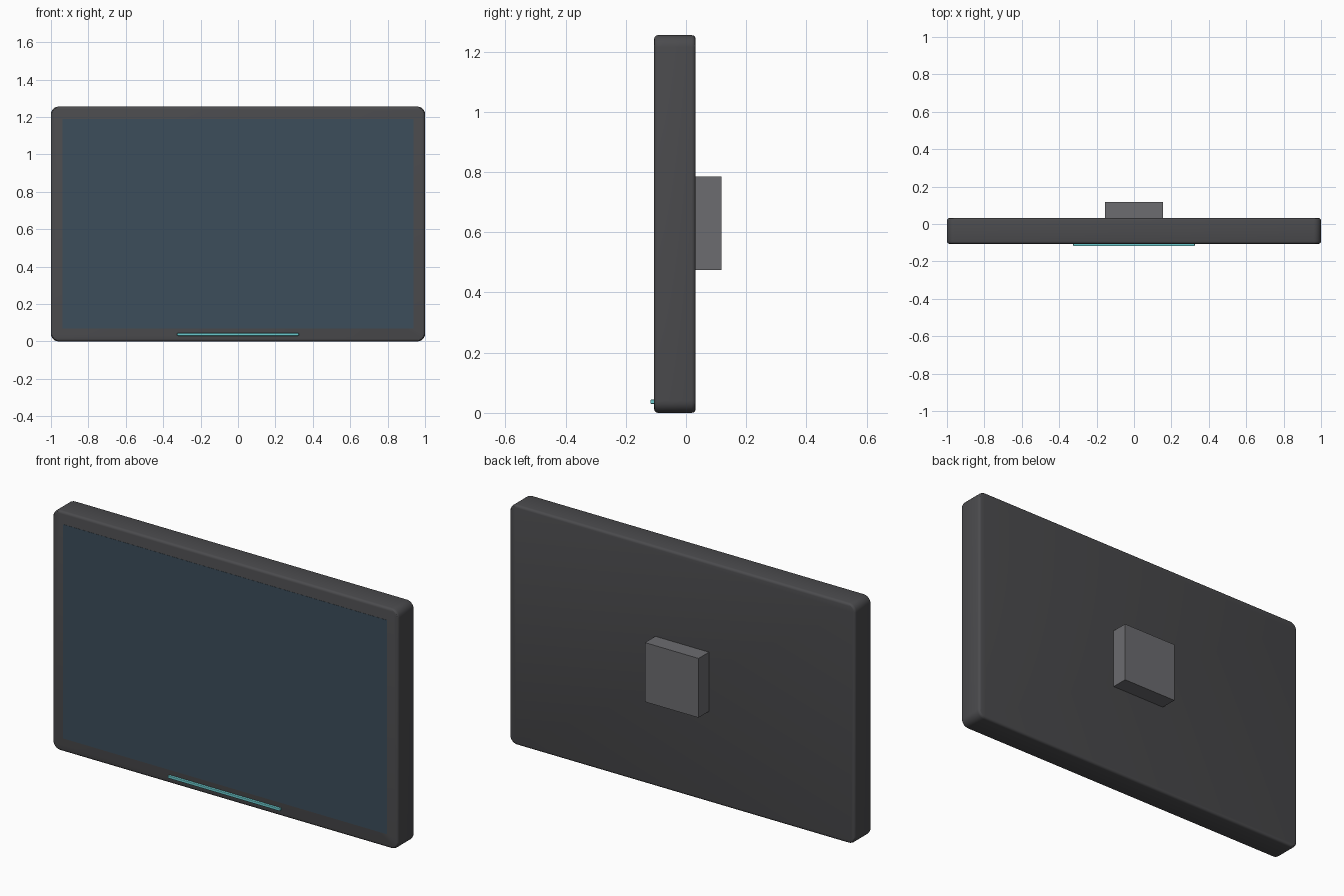
import bpy, bmesh
from math import sin, cos, pi

if "Cube" in bpy.data.objects:
    bpy.data.objects.remove(bpy.data.objects["Cube"])


def material(name, color):
    m = bpy.data.materials.new(name)
    m.diffuse_color = (*color, 1)
    m.use_nodes = True
    m.node_tree.nodes["Principled BSDF"].inputs["Base Color"].default_value = m.diffuse_color
    return m


def finish(name, bm, mat):
    me = bpy.data.meshes.new(name)
    bmesh.ops.recalc_face_normals(bm, faces=bm.faces)
    bm.to_mesh(me)
    bm.free()
    ob = bpy.data.objects.new(name, me)
    bpy.context.collection.objects.link(ob)
    ob.data.materials.append(mat)
    return ob


def box(name, lo, hi, mat, bevel=0):
    bm = bmesh.new()
    bmesh.ops.create_cube(bm, size=1)
    for v in bm.verts:
        v.co = [(a + b) / 2 + c * (b - a) for a, b, c in zip(lo, hi, v.co)]
    if bevel:
        bmesh.ops.bevel(bm, geom=bm.edges[:], offset=bevel, segments=2,
                        profile=0.5, affect='EDGES')
    return finish(name, bm, mat)


def rounded_ring(bm, hx, hz, r, y, zc, steps=6):
    ring = []
    for k, (sx, sz) in enumerate([(1, 1), (-1, 1), (-1, -1), (1, -1)]):
        for i in range(steps + 1):
            a = (k + i / steps) * pi / 2
            ring.append(bm.verts.new((sx * (hx - r) + r * cos(a), y,
                                      zc + sz * (hz - r) + r * sin(a))))
    return ring


dark = material("dark_casing", (0.07, 0.07, 0.075))
glass = material("screen_glass", (0.045, 0.075, 0.105))
grey = material("mount_grey", (0.15, 0.15, 0.16))
teal = material("light_teal", (0.15, 0.6, 0.62))

# Casing: rounded rectangle with softened front and back rims
F, B, HX, HZ, R, C = -0.106, 0.032, 1.0, 0.6275, 0.04, 0.013
rim = [(C * (1 - sin(t * pi / 6)), C * (1 - cos(t * pi / 6))) for t in range(4)]
levels = [(F + d, i) for i, d in reversed(rim)]
levels = sorted([(F + C * (1 - sin(t * pi / 6)), C * (1 - cos(t * pi / 6))) for t in range(4)]
                + [(B - C * (1 - sin(t * pi / 6)), C * (1 - cos(t * pi / 6))) for t in range(4)])
bm = bmesh.new()
rings = [rounded_ring(bm, HX - i, HZ - i, R - i, y, HZ) for y, i in levels]
for a, b in zip(rings, rings[1:]):
    for j in range(len(a)):
        k = (j + 1) % len(a)
        bm.faces.new((a[j], a[k], b[k], b[j]))
bm.faces.new(rings[0])
bm.faces.new(rings[-1])
casing = finish("casing", bm, dark)
bpy.context.view_layer.objects.active = casing
casing.select_set(True)
bpy.ops.object.shade_smooth_by_angle()

# Screen panel, almost flush with the casing front
box("screen", (-0.937, F - 0.001, 0.07), (0.937, F + 0.01, 1.19), glass)

# Light strip on the lower bezel
box("light_strip", (-0.325, -0.118, 0.03), (0.325, F + 0.005, 0.044), teal, 0.003)

# Wall mount block on the back
box("mount_block", (-0.155, B - 0.01, 0.475), (0.155, 0.118, 0.785), grey)
